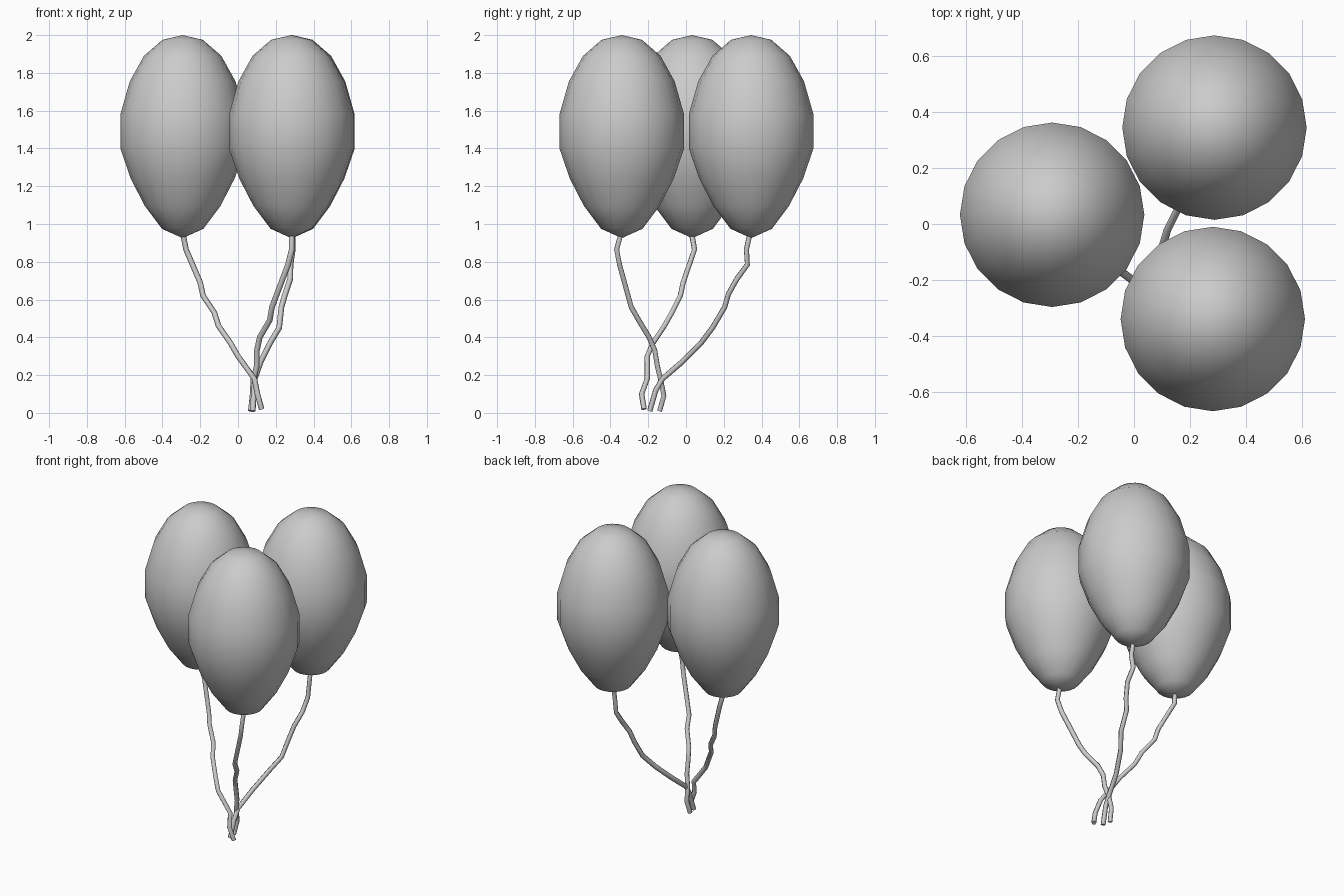
import bpy, bmesh
from math import radians, cos, sin, tau

if "Cube" in bpy.data.objects:
    bpy.data.objects.remove(bpy.data.objects["Cube"])

# balloon outline: radius, height
PROFILE = [(.11, .975), (.2, 1.095), (.275, 1.24), (.33, 1.40), (.33, 1.58),
           (.28, 1.755), (.205, 1.89), (.107, 1.975)]
SIDES = 20


def balloon(name, cx, cy):
    bm = bmesh.new()
    rings = [[bm.verts.new((r * cos(tau * i / SIDES), r * sin(tau * i / SIDES), z))
              for i in range(SIDES)] for r, z in PROFILE]
    bottom = bm.verts.new((0, 0, .925))
    top = bm.verts.new((0, 0, 2))
    for i in range(SIDES):
        j = (i + 1) % SIDES
        for a, b in zip(rings, rings[1:]):
            bm.faces.new((a[i], a[j], b[j], b[i]))
        bm.faces.new((bottom, rings[0][j], rings[0][i]))
        bm.faces.new((top, rings[-1][i], rings[-1][j]))
    for f in bm.faces:
        f.smooth = True
    me = bpy.data.meshes.new(name)
    bm.to_mesh(me)
    bm.free()
    ob = bpy.data.objects.new(name, me)
    ob.location = (cx, cy, 0)
    bpy.context.collection.objects.link(ob)


def string(name, pts):
    cu = bpy.data.curves.new(name, 'CURVE')
    cu.dimensions = '3D'
    cu.bevel_depth = .015
    cu.bevel_resolution = 1
    cu.use_fill_caps = True
    sp = cu.splines.new('POLY')
    sp.points.add(len(pts) - 1)
    for p, co in zip(sp.points, pts):
        p.co = (*co, 1)
    sp.use_smooth = True
    bpy.context.collection.objects.link(bpy.data.objects.new(name, cu))


# three balloons
balloon("balloon_left", -.293, .033)
balloon("balloon_back", .288, .345)
balloon("balloon_front", .282, -.34)

# wavy strings gathered at the bottom
string("string_left", [
    (-.292, .03, .95), (-.275, .045, .865), (-.2, -.015, .69), (-.185, -.03, .62),
    (-.125, -.075, .53), (-.103, -.115, .46), (-.04, -.175, .37), (0, -.205, .30),
    (.087, -.205, .18), (.103, -.235, .10), (.125, -.222, .02)])
string("string_back", [
    (.288, .338, .95), (.29, .32, .865), (.278, .325, .785), (.277, .27, .71),
    (.25, .225, .63), (.23, .205, .56), (.218, .14, .45), (.17, .08, .37),
    (.12, -.02, .27), (.088, -.125, .18), (.085, -.16, .12), (.078, -.192, .01)])
string("string_front", [
    (.284, -.345, .95), (.285, -.367, .865), (.265, -.352, .785), (.18, -.29, .56),
    (.168, -.25, .49), (.115, -.195, .40), (.10, -.165, .33), (.10, -.152, .25),
    (.082, -.135, .18), (.077, -.117, .09), (.068, -.14, .01)])
